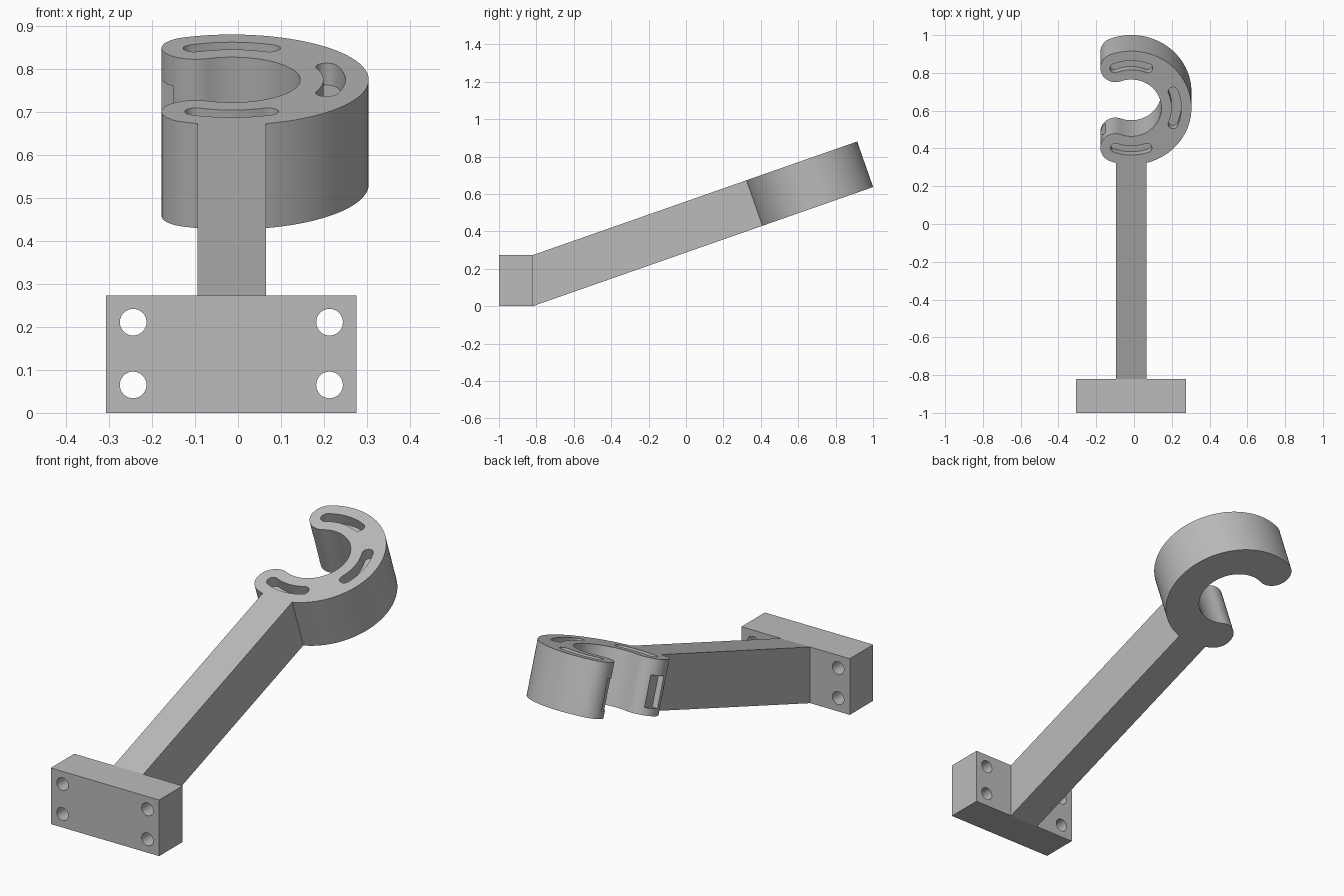
import bpy, bmesh
from math import atan, cos, sin, pi, radians
from mathutils import Matrix, Vector

cube = bpy.data.objects.get("Cube")
if cube:
    bpy.data.objects.remove(cube, do_unlink=True)

grey = bpy.data.materials.new("plain grey")
grey.use_nodes = True
grey.diffuse_color = (0.5, 0.5, 0.5, 1)
grey.node_tree.nodes["Principled BSDF"].inputs["Base Color"].default_value = (0.5, 0.5, 0.5, 1)

CENTRE_X = -0.0145
TILT = atan(0.35)
HEIGHT = 0.273
BACK = -0.82                  # rear face of the plate
THICK = HEIGHT * cos(TILT)    # thickness across the tilted arm
REACH = 1.61                  # plate to hook centre, along the arm


def prism(name, outline, low, high, matrix=Matrix()):
    """Extrude a flat outline along local z."""
    bm = bmesh.new()
    face = bm.faces.new([bm.verts.new((x, y, low)) for x, y in outline])
    new = bmesh.ops.extrude_face_region(bm, geom=[face])["geom"]
    verts = [v for v in new if isinstance(v, bmesh.types.BMVert)]
    bmesh.ops.translate(bm, verts=verts, vec=(0, 0, high - low))
    bmesh.ops.recalc_face_normals(bm, faces=bm.faces)
    bm.transform(matrix)
    mesh = bpy.data.meshes.new(name)
    bm.to_mesh(mesh)
    bm.free()
    mesh.materials.append(grey)
    obj = bpy.data.objects.new(name, mesh)
    bpy.context.collection.objects.link(obj)
    return obj


def rectangle(x0, x1, y0, y1):
    return [(x0, y0), (x1, y0), (x1, y1), (x0, y1)]


def arc(centre, radius, start, end, steps):
    angles = [start + (end - start) * i / steps for i in range(steps + 1)]
    return [(centre[0] + radius * cos(a), centre[1] + radius * sin(a)) for a in angles]


def curved_band(radius, half_width, middle, half_angle, steps, cap_steps):
    """Outline of a bent strip with round ends."""
    a, b = radians(middle - half_angle), radians(middle + half_angle)
    tip_a = (radius * cos(a), radius * sin(a))
    tip_b = (radius * cos(b), radius * sin(b))
    return (arc((0, 0), radius + half_width, a, b, steps)
            + arc(tip_b, half_width, b, b + pi, cap_steps)[1:-1]
            + arc((0, 0), radius - half_width, b, a, steps)
            + arc(tip_a, half_width, a + pi, a + 2 * pi, cap_steps)[1:-1])


def cut(obj, cutters):
    bpy.ops.object.select_all(action="DESELECT")
    obj.select_set(True)
    bpy.context.view_layer.objects.active = obj
    for cutter in cutters:
        cutter.hide_render = True
        mod = obj.modifiers.new("cut", "BOOLEAN")
        mod.operation, mod.solver, mod.object = "DIFFERENCE", "EXACT", cutter
        bpy.ops.object.modifier_apply(modifier=mod.name)
        bpy.data.objects.remove(cutter, do_unlink=True)
    bpy.ops.object.shade_smooth_by_angle(angle=radians(30))


# Mounting plate with four screw holes
plate = prism("mounting_plate", rectangle(-0.307, 0.276, -1, BACK), 0, HEIGHT)
along_y = Matrix.Rotation(pi / 2, 4, "X")
holes = []
for x in (-0.244, 0.213):
    for z in (0.065, 0.211):
        circle = arc((x, z), 0.031, 0, 2 * pi, 40)[:-1]
        holes.append(prism("hole_cutter", circle, 0.7, 1.1, along_y))
cut(plate, holes)

# Sloping arm, its end square to the slope
end = REACH - 0.307
foot = Vector((BACK, 0))
along = Vector((cos(TILT), sin(TILT)))
across = Vector((-sin(TILT), cos(TILT)))
side = [foot, foot + along * end, foot + along * end + across * THICK, (BACK, HEIGHT)]
to_side = Matrix(((0, 0, 1, 0), (1, 0, 0, 0), (0, 1, 0, 0), (0, 0, 0, 1)))
prism("arm", side, CENTRE_X - 0.0795, CENTRE_X + 0.0795, to_side)

# Open hook lying in the slope of the arm
centre = foot + along * REACH
tilted = Matrix.Translation((CENTRE_X, centre.x, centre.y)) @ Matrix.Rotation(TILT, 4, "X")
hook = prism("hook", curved_band(0.239, 0.0797, 0, 110.5, 72, 24), 0, THICK, tilted)

# Blind slots in the upper face and a recess across both tips
cutters = [prism("slot_cutter", curved_band(0.239, 0.0255, middle, half, 20, 12),
                 THICK - 0.054, THICK + 0.05, tilted)
           for middle, half in ((-90, 20.5), (0, 22.5), (90, 21.5))]
cutters.append(prism("recess_cutter", rectangle(-0.3, -0.1355, -0.227, 0.227),
                     0.035, 0.184, tilted))
cut(hook, cutters)
